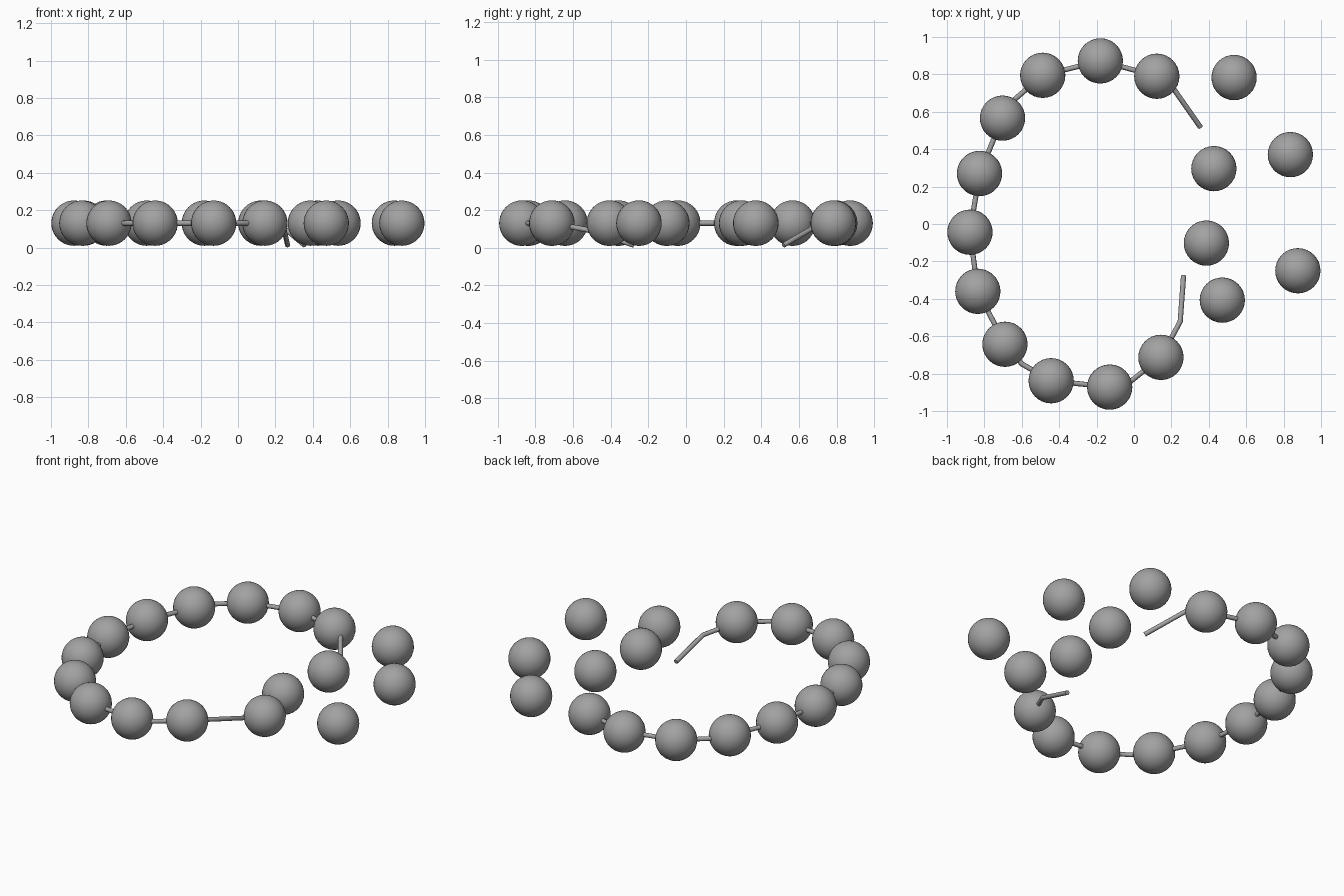
import bpy

if "Cube" in bpy.data.objects:
    bpy.data.objects.remove(bpy.data.objects["Cube"])

R, Z = 0.121, 0.131  # bead radius and centre height

# Dark grey for beads and string
grey = bpy.data.materials.new("dark_grey")
grey.diffuse_color = (0.36, 0.36, 0.36, 1)
grey.use_nodes = True
grey.node_tree.nodes["Principled BSDF"].inputs["Base Color"].default_value = grey.diffuse_color

# Beads still threaded on the string, in order along it
strung = [(0.122, 0.79), (-0.18, 0.872), (-0.488, 0.795), (-0.703, 0.566), (-0.826, 0.27),
          (-0.877, -0.044), (-0.835, -0.36), (-0.69, -0.643), (-0.443, -0.838),
          (-0.13, -0.872), (0.144, -0.713)]
# Beads that rolled off
loose = [(0.535, 0.783), (0.427, 0.296), (0.836, 0.371), (0.387, -0.102),
         (0.472, -0.407), (0.876, -0.25)]


def bead(name, x, y):
    bpy.ops.mesh.primitive_uv_sphere_add(segments=32, ring_count=20, radius=R, location=(x, y, Z))
    ob = bpy.context.object
    ob.name = name
    ob.data.materials.append(grey)
    bpy.ops.object.shade_smooth()


for i, (x, y) in enumerate(strung):
    bead(f"strung_bead_{i + 1}", x, y)
for i, (x, y) in enumerate(loose):
    bead(f"loose_bead_{i + 1}", x, y)

# String: follows the beads with slight kinks, both broken ends droop to the ground
path = [(0.355, 0.518, 0.014), (0.215, 0.718, Z)]
kinks = {2: (-0.643, 0.662), 7: (-0.60, -0.748), 9: (-0.02, -0.843)}
for i, (x, y) in enumerate(strung):
    path.append((x, y, Z))
    if i in kinks:
        path.append((*kinks[i], Z))
path += [(0.247, -0.522, 0.095), (0.265, -0.277, 0.014)]

curve = bpy.data.curves.new("string", 'CURVE')
curve.dimensions = '3D'
curve.bevel_depth = 0.014
curve.bevel_resolution = 2
curve.use_fill_caps = True
curve.materials.append(grey)
spline = curve.splines.new('POLY')
spline.points.add(len(path) - 1)
for p, co in zip(spline.points, path):
    p.co = (*co, 1)
string = bpy.data.objects.new("string", curve)
bpy.context.collection.objects.link(string)
